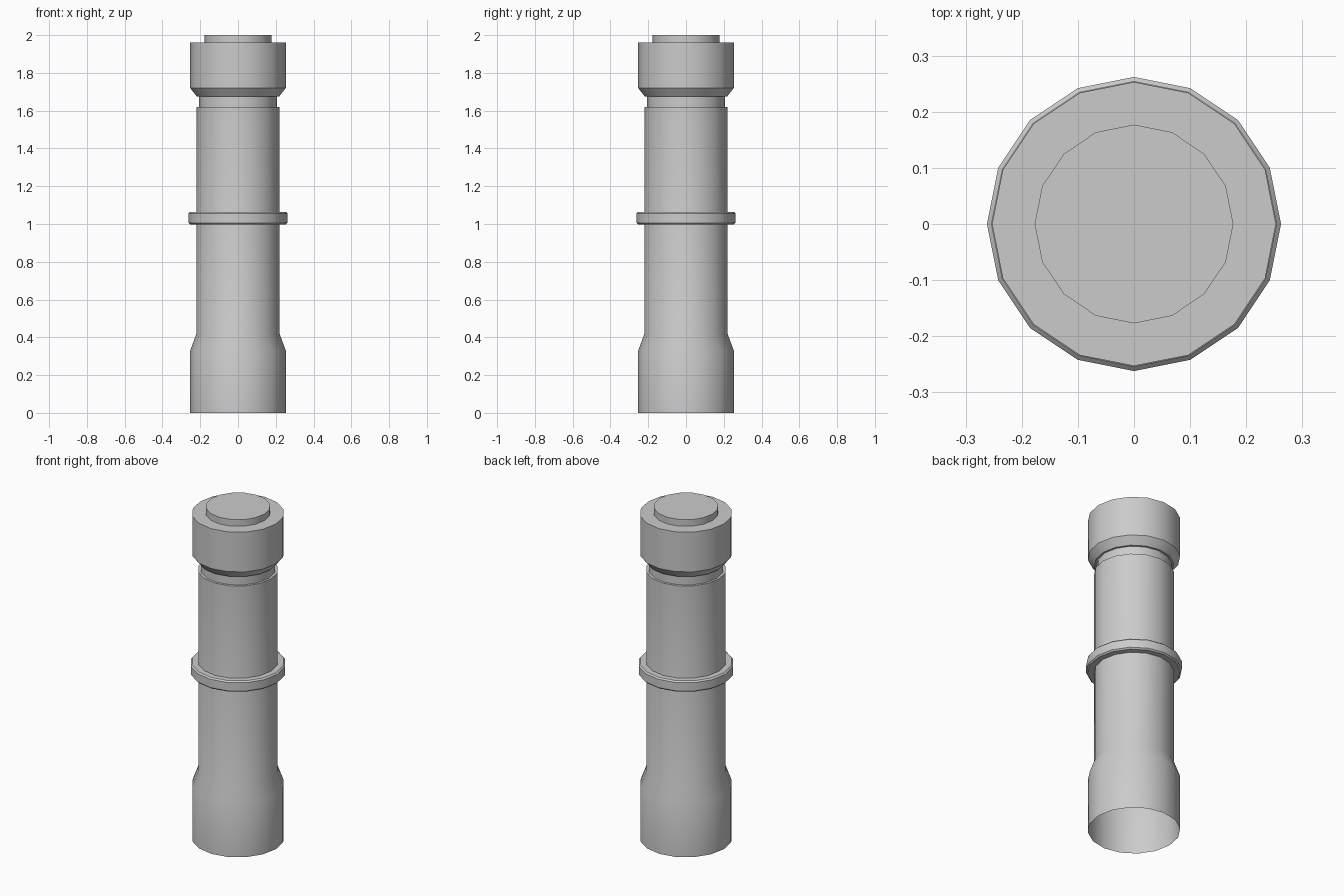
import bpy, bmesh, math

if "Cube" in bpy.data.objects:
    bpy.data.objects.remove(bpy.data.objects["Cube"])

SIDES = 16


def lathe(name, profile, cap_top=False, closed=False):
    """Revolve a (radius, z) profile, listed bottom to top, around z."""
    bm = bmesh.new()
    rings = []
    for r, z in profile:
        rings.append([bm.verts.new((r * math.cos(2 * math.pi * i / SIDES),
                                    r * math.sin(2 * math.pi * i / SIDES), z))
                      for i in range(SIDES)])
    pairs = list(zip(rings, rings[1:]))
    if closed:
        pairs.append((rings[-1], rings[0]))
    for a, b in pairs:
        for i in range(SIDES):
            j = (i + 1) % SIDES
            bm.faces.new((a[i], a[j], b[j], b[i]))
    if cap_top:
        bm.faces.new(rings[-1])
    mesh = bpy.data.meshes.new(name)
    bm.to_mesh(mesh)
    bm.free()
    obj = bpy.data.objects.new(name, mesh)
    bpy.context.collection.objects.link(obj)
    bpy.ops.object.select_all(action='DESELECT')
    obj.select_set(True)
    bpy.context.view_layer.objects.active = obj
    bpy.ops.object.shade_smooth_by_angle(angle=math.radians(30))
    return obj


# Hollow body, open at the bottom: flared base, shaft, narrow neck
lathe("body", [(0.253, 0), (0.253, 0.33), (0.22, 0.42),
               (0.22, 1.62), (0.206, 1.62), (0.206, 1.675)])

# Bevelled collar around the middle of the shaft
lathe("collar", [(0.22, 0.998), (0.254, 0.998), (0.262, 1.006),
                 (0.262, 1.056), (0.254, 1.064), (0.22, 1.064)], closed=True)

# Head with chamfered underside and a raised disc on top
lathe("head", [(0.206, 1.675), (0.218, 1.675), (0.253, 1.72), (0.253, 1.96),
               (0.177, 1.96), (0.177, 2.0)], cap_top=True)
